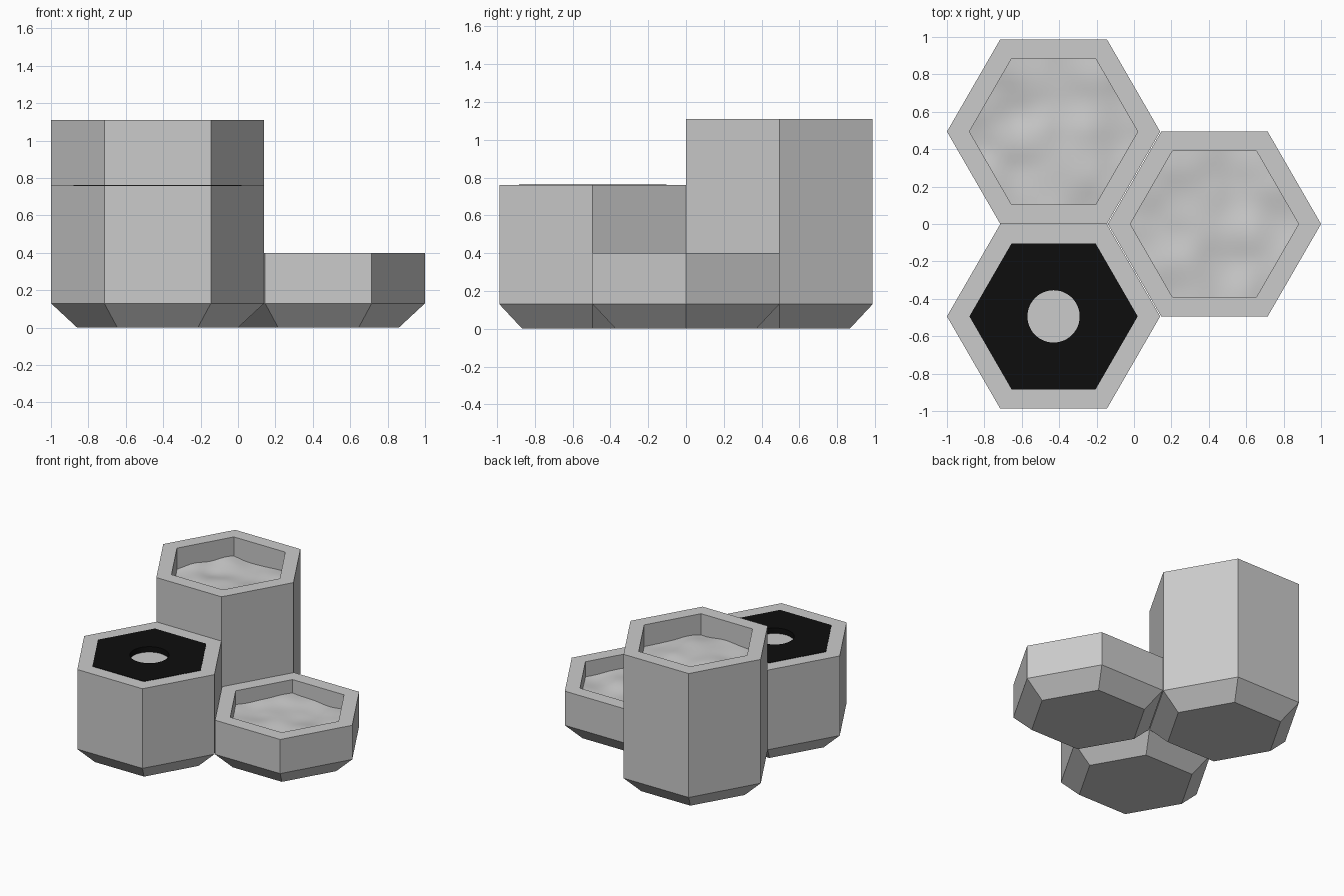
import bpy, bmesh, math
from mathutils import Vector, noise

if "Cube" in bpy.data.objects:
    bpy.data.objects.remove(bpy.data.objects["Cube"])

OUTER, INNER, FOOT = 0.57, 0.45, 0.43   # hexagon corner radii
FOOT_H = 0.13                           # height of the tapered foot


def finish(name, bm, loc):
    bmesh.ops.recalc_face_normals(bm, faces=bm.faces)
    mesh = bpy.data.meshes.new(name)
    bm.to_mesh(mesh)
    bm.free()
    ob = bpy.data.objects.new(name, mesh)
    ob.location = (loc[0], loc[1], 0)
    bpy.context.collection.objects.link(ob)
    return ob


def ring(bm, radius, z, sides=6, rounded=False):
    n = 48 if rounded else sides
    return [bm.verts.new((radius * math.cos(i * math.tau / n),
                          radius * math.sin(i * math.tau / n), z)) for i in range(n)]


def bridge(bm, a, b):
    n = len(a)
    for i in range(n):
        bm.faces.new((a[i], a[(i + 1) % n], b[(i + 1) % n], b[i]))


def hex_point(radius, angle):
    # distance to a hexagon's edge in the given direction
    local = angle % (math.pi / 3) - math.pi / 6
    return radius * math.cos(math.pi / 6) / math.cos(local)


# Hexagonal pot: tapered foot, straight wall, flat rim, recess
def pot(name, loc, height, recess):
    bm = bmesh.new()
    profile = [(FOOT, 0), (OUTER, FOOT_H), (OUTER, height),
               (INNER, height), (INNER, height - recess)]
    rings = [ring(bm, r, z) for r, z in profile]
    for a, b in zip(rings, rings[1:]):
        bridge(bm, a, b)
    bm.faces.new(rings[0])
    bm.faces.new(rings[-1])
    return finish(name, bm, loc)


# Uneven soil surface filling the hexagonal recess
def soil(name, loc, z, seed):
    bm = bmesh.new()
    bmesh.ops.create_circle(bm, cap_ends=True, cap_tris=True, segments=6, radius=INNER)
    # turn so that the corners point along x
    corner = next(v.co for v in bm.verts if v.co.length > 0.1)
    turn = -math.atan2(corner.y, corner.x)
    for v in bm.verts:
        x, y = v.co.x, v.co.y
        v.co.x = x * math.cos(turn) - y * math.sin(turn)
        v.co.y = x * math.sin(turn) + y * math.cos(turn)
    bmesh.ops.subdivide_edges(bm, edges=bm.edges[:], cuts=11, use_grid_fill=True)
    for v in bm.verts:
        v.co.z = z + 0.025 * noise.noise(Vector((v.co.x * 5, v.co.y * 5, seed)))
    ob = finish(name, bm, loc)
    if ob.data.polygons[0].normal.z < 0:
        ob.data.flip_normals()
    ob.data.shade_smooth()
    return ob


# Black lid: hexagonal plate with a round hole
def lid(name, loc, z, thick, hole):
    bm = bmesh.new()
    rings = []
    for top in (z - thick, z):
        outer = [bm.verts.new((hex_point(INNER, a) * math.cos(a),
                               hex_point(INNER, a) * math.sin(a), top))
                 for a in (i * math.tau / 48 for i in range(48))]
        rings.append((outer, ring(bm, hole, top, rounded=True)))
    (lo_out, lo_in), (hi_out, hi_in) = rings
    bridge(bm, lo_out, hi_out)
    bridge(bm, hi_out, hi_in)
    bridge(bm, hi_in, lo_in)
    bridge(bm, lo_in, lo_out)
    ob = finish(name, bm, loc)
    mat = bpy.data.materials.new("black")
    mat.diffuse_color = (0.004, 0.004, 0.004, 1)
    mat.use_nodes = True
    mat.node_tree.nodes["Principled BSDF"].inputs["Base Color"].default_value = mat.diffuse_color
    ob.data.materials.append(mat)
    return ob


TALL, MID, LOW = (-0.43, 0.494), (-0.43, -0.494), (0.43, 0.0)

pot("tall_pot", TALL, 1.11, 0.20)
soil("tall_pot_soil", TALL, 0.95, 1.3)

pot("low_pot", LOW, 0.40, 0.16)
soil("low_pot_soil", LOW, 0.285, 7.7)

pot("middle_pot", MID, 0.76, 0.042)
lid("middle_pot_lid", MID, 0.763, 0.043, 0.14)
